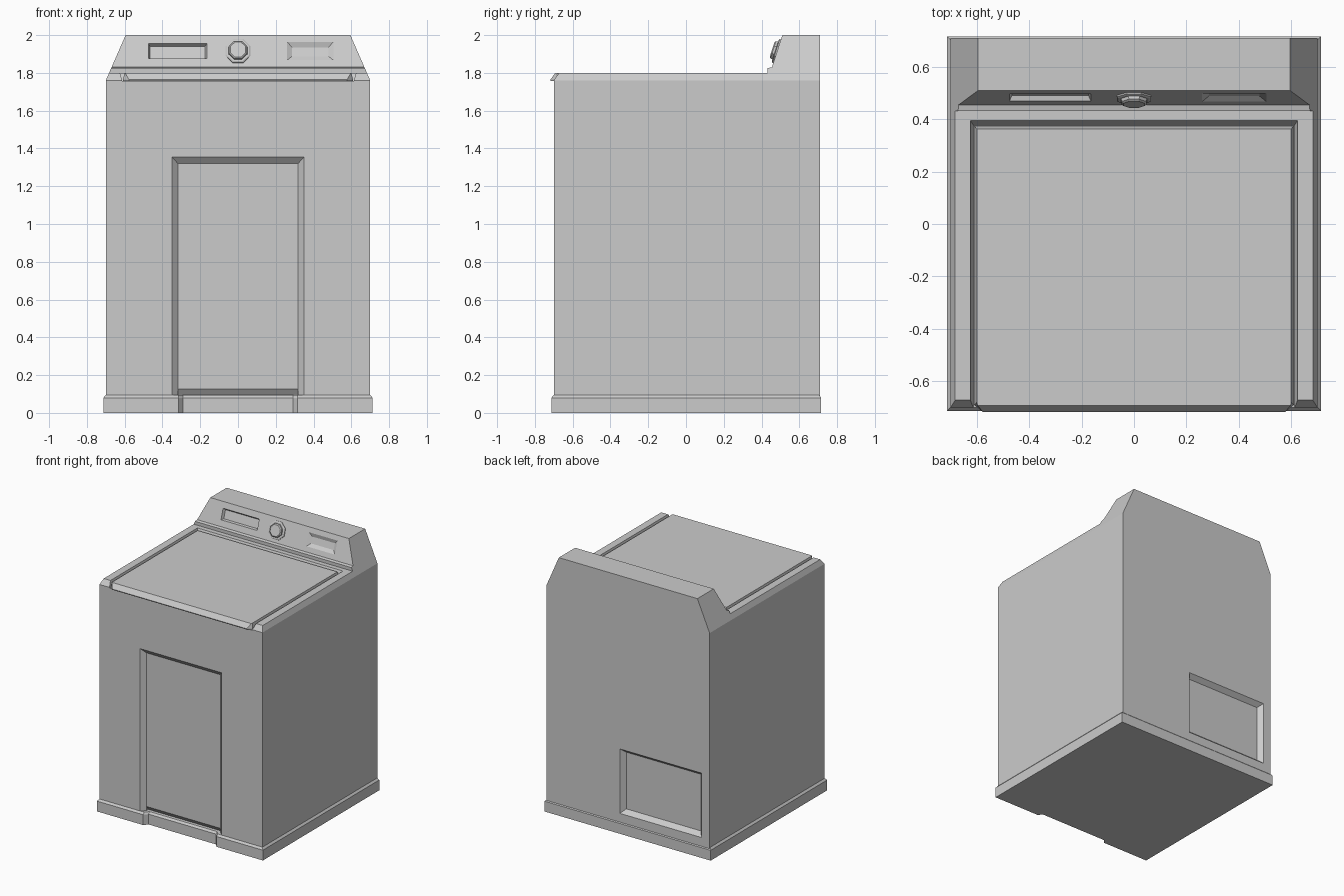
import bpy, bmesh, math
from mathutils import Matrix, Vector

if "Cube" in bpy.data.objects:
    bpy.data.objects.remove(bpy.data.objects["Cube"])


def loft(name, loops, matrix=Matrix()):
    """Solid skinned through matching loops of 3D points, flat caps at both ends."""
    bm = bmesh.new()
    rings = [[bm.verts.new(matrix @ Vector(p)) for p in loop] for loop in loops]
    n = len(rings[0])
    for a, b in zip(rings, rings[1:]):
        for i in range(n):
            j = (i + 1) % n
            bm.faces.new((a[i], a[j], b[j], b[i]))
    bm.faces.new(rings[0])
    bm.faces.new(rings[-1])
    bmesh.ops.recalc_face_normals(bm, faces=bm.faces)
    mesh = bpy.data.meshes.new(name)
    bm.to_mesh(mesh)
    bm.free()
    obj = bpy.data.objects.new(name, mesh)
    bpy.context.collection.objects.link(obj)
    return obj


def rect(x0, x1, y0, y1, z, inset=0):
    return [(x0 + inset, y0 + inset, z), (x1 - inset, y0 + inset, z),
            (x1 - inset, y1 - inset, z), (x0 + inset, y1 - inset, z)]


def octagon(r, z):
    return [(r * math.cos(a), r * math.sin(a), z)
            for a in (math.pi / 8 + k * math.pi / 4 for k in range(8))]


def carve(target, cutter):
    mod = target.modifiers.new("carve", 'BOOLEAN')
    mod.operation = 'DIFFERENCE'
    mod.solver = 'EXACT'
    mod.object = cutter
    bpy.context.view_layer.objects.active = target
    bpy.ops.object.modifier_apply(modifier=mod.name)
    bpy.data.objects.remove(cutter)


def recess(target, box, inset, depth, matrix):
    """Bevelled rectangular recess sunk into the local z = 0 plane."""
    carve(target, loft("cutter", [rect(*box, 0.03), rect(*box, 0),
                                  rect(*box, -depth, inset)], matrix))


# Cabinet and console: side profile extruded across the width
profile = [(-.70, .05), (-.70, 1.76), (-.672, 1.80), (.432, 1.80), (.432, 1.825),
           (.455, 1.83), (.51, 2.0), (.71, 2.0), (.71, .05)]
cabinet = loft("cabinet", [[(x, y, z) for y, z in profile] for x in (-.70, .70)])

# Slanted upper sides
bm = bmesh.new()
bm.from_mesh(cabinet.data)
for s in (-1, 1):
    cut = bmesh.ops.bisect_plane(bm, geom=bm.verts[:] + bm.edges[:] + bm.faces[:],
                                 plane_co=(s * .70, 0, 1.76), plane_no=(s * .24, 0, .105),
                                 clear_outer=True)
    edges = [e for e in cut["geom_cut"] if isinstance(e, bmesh.types.BMEdge)]
    bmesh.ops.holes_fill(bm, edges=[e for e in bm.edges if e.is_boundary])
bmesh.ops.recalc_face_normals(bm, faces=bm.faces)
bm.to_mesh(cabinet.data)
bm.free()

# Lid bay in the top
carve(cabinet, loft("cutter", [rect(-.625, .625, -.80, .395, 1.83),
                               rect(-.625, .625, -.80, .395, 1.80),
                               rect(-.612, .612, -.80, .376, 1.755)]))

# Front panel recess with undercut at its foot
front = Matrix.Translation((0, -.70, 0)) @ Matrix.Rotation(math.pi / 2, 4, 'X')
carve(cabinet, loft("cutter", [rect(-.35, .35, .02, 1.355, .03),
                               rect(-.35, .35, .02, 1.355, 0),
                               rect(-.318, .318, .03, 1.32, -.03)], front))
undercut = [(-.675, .134), (-.645, .095), (-.645, .02), (-.675, .02)]
carve(cabinet, loft("cutter", [[(x, y, z) for y, z in undercut] for x in (-.318, .318)]))

# Rear service panel recess
back = (Matrix.Translation((0, .71, 0)) @ Matrix.Rotation(math.pi, 4, 'Z')
        @ Matrix.Rotation(math.pi / 2, 4, 'X'))
recess(cabinet, (-.07, .63, .155, .655), .03, .035, back)

# Console display window and label recess
console = (Matrix.Translation((0, .4825, 1.915))
           @ Matrix.Rotation(math.atan2(.17, .055), 4, 'X'))
recess(cabinet, (-.475, -.165, -.042, .042), .009, .02, console)
recess(cabinet, (.26, .505, -.05, .052), .026, .014, console)

# Knob with its base ring
loft("knob_base", [octagon(.071, -.01), octagon(.071, .006), octagon(.064, .010)], console)
loft("knob", [octagon(.054, 0), octagon(.052, .022), octagon(.044, .028)], console)


# Lid with slanted front lip
def lid_loop(x, y_back, x_front, y_side, y_front, z):
    half = [(x, y_back, z), (x, y_side, z), (x_front, y_front, z)]
    return half + [(-px, py, pz) for px, py, pz in reversed(half)]


loft("lid", [lid_loop(.610, .374, .575, -.69, -.716, 1.757),
             lid_loop(.609, .373, .577, -.69, -.718, 1.764),
             lid_loop(.600, .362, .598, -.68, -.692, 1.80)])


# Plinth with toe notch
def plinth_loop(s, z):
    half = [(.29, -s + .03, z), (.315, -s, z), (s, -s, z), (s, s + .003, z)]
    return half + [(-px, py, pz) for px, py, pz in reversed(half)]


loft("plinth", [plinth_loop(.713, 0), plinth_loop(.713, .08), plinth_loop(.70, .095)])
